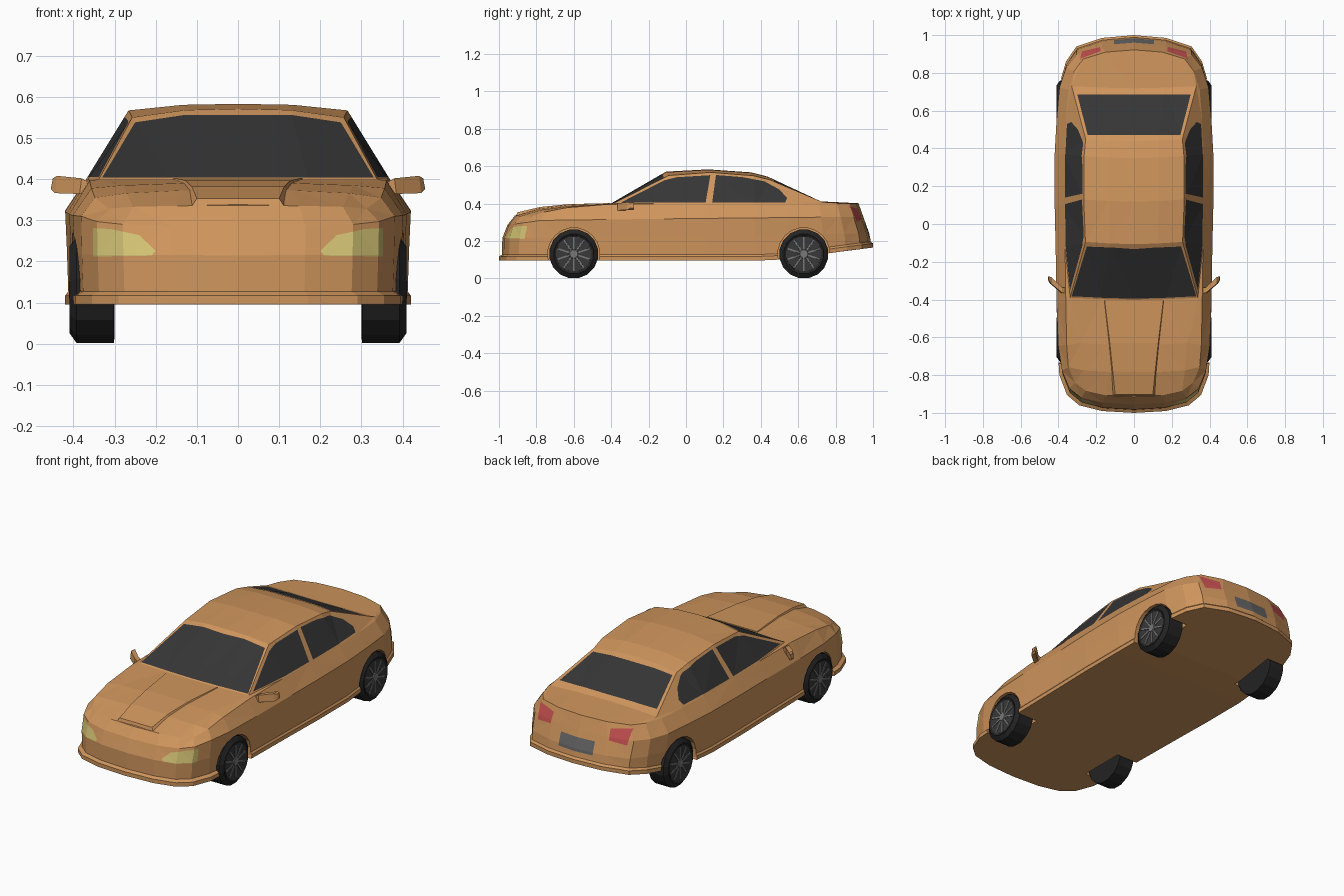
import bpy, bmesh, math
from mathutils import Vector, Matrix

if "Cube" in bpy.data.objects:
    bpy.data.objects.remove(bpy.data.objects["Cube"])

def material(name, r, g, b):
    m = bpy.data.materials.new(name)
    m.diffuse_color = (r, g, b, 1)
    m.use_nodes = True
    m.node_tree.nodes["Principled BSDF"].inputs["Base Color"].default_value = m.diffuse_color
    return m

PAINT = material("orange paint", .62, .30, .108)
GLASS = material("dark glass", .036, .036, .036)
YELLOW = material("headlight yellow", .64, .53, .17)
RED = material("tail light red", .56, .08, .08)
GREY = material("plate grey", .13, .13, .13)
TYRE = material("tyre black", .017, .017, .017)
RIM = material("rim dark grey", .04, .04, .04)
HUB = material("hub grey", .19, .19, .19)

def finish(name, bm, mats):
    bmesh.ops.recalc_face_normals(bm, faces=bm.faces)
    me = bpy.data.meshes.new(name)
    bm.to_mesh(me)
    bm.free()
    for m in mats:
        me.materials.append(m)
    ob = bpy.data.objects.new(name, me)
    bpy.context.collection.objects.link(ob)
    return ob

def interp(table, y):
    for (a, p), (b, q) in zip(table, table[1:]):
        if y <= b:
            return p + (q - p) * (max(y, a) - a) / (b - a)
    return table[-1][1]

def loft(bm, sections, mat=0):
    rows = [[bm.verts.new(p) for p in s] for s in sections]
    n = len(rows[0])
    faces = [bm.faces.new((a[i], a[(i + 1) % n], b[(i + 1) % n], b[i]))
             for a, b in zip(rows, rows[1:]) for i in range(n)]
    faces += [bm.faces.new(rows[0]), bm.faces.new(rows[-1])]
    for f in faces:
        f.material_index = mat

# Body: plan outline (front centre -> right side -> rear centre)
outline = [(0, -1), (.17, -.99), (.29, -.96), (.355, -.905),
           (.395, -.80), (.405, -.65), (.41, -.42), (.415, -.12),
           (.42, .10), (.42, .37), (.41, .55), (.395, .74),
           (.36, .86), (.305, .94), (.17, .985), (0, 1)]
# Upper rows for the side columns: edge x, y, edge z, centre z
upper = [(.27, -.775, .366, .374), (.28, -.63, .385, .391), (.338, -.39, .40, .40),
         (.257, -.095, .55, .571), (.266, .13, .567, .583), (.264, .36, .549, .567),
         (.256, .45, .527, .544), (.33, .73, .408, .412)]
def zb(y): return interp([(-1, .095), (.5, .095), (.76, .135), (1, .165)], y)
shoulder = [(-1, .336), (-.9, .328), (-.8, .355), (-.65, .378), (-.42, .396),
            (-.12, .40), (.7, .396), (.9, .40), (1, .402)]
crease = [(-1, .285), (-.8, .31), (0, .32), (1, .33)]
# Rings: height, x scale, nose pull-back, tail pull-back, corner scale
rings = [(zb, 1, 0, 0, 1), (lambda y: zb(y) + .022, 1, 0, 0, 1),
         (lambda y: zb(y) + .032, .982, .016, .012, .97),
         (lambda y: interp([(-1, .215), (1, .24)], y), .99, .018, .02, .97),
         (lambda y: interp(crease, y), 1, .045, .052, .965),
         (lambda y: interp(shoulder, y), .88, .085, .078, 1)]

bm = bmesh.new()
R = []
for zf, sx, df, dr, sc in rings:
    ring = []
    for x, y in outline:
        t = max(0, (abs(y) - .6) / .4)
        k = 1 + (sc - 1) * min(1, t * 2) if y < 0 else 1
        ring.append(bm.verts.new((x * sx * k, y + (df if y < 0 else -dr) * t, zf(y))))
    R.append(ring)
for a, b in zip(R, R[1:]):
    for i in range(15):
        bm.faces.new((a[i], a[i + 1], b[i + 1], b[i]))
top, bot = [R[5][:4]], [R[0][:4]]
for i, (x, y, z, zc) in enumerate(upper, 4):
    top.append([bm.verts.new((0, y - .012, zc)),
                bm.verts.new((x * .5, y - .008, z + .85 * (zc - z))),
                bm.verts.new((x, y, z)), R[5][i]])
    o = R[0][i].co
    bot.append([bm.verts.new((o.x * j / 3, o.y, o.z)) for j in range(3)] + [R[0][i]])
top.append(R[5][:11:-1])
bot.append(R[0][:11:-1])
for rows in (top, bot):
    for a, b in zip(rows, rows[1:]):
        for j in range(3):
            bm.faces.new((a[j], a[j + 1], b[j + 1], b[j]))
bmesh.ops.mirror(bm, geom=bm.verts[:] + bm.edges[:] + bm.faces[:],
                 matrix=Matrix.Identity(4), merge_dist=.0005, axis='X')
bmesh.ops.remove_doubles(bm, verts=bm.verts, dist=.0003)
bmesh.ops.recalc_face_normals(bm, faces=bm.faces)
bmesh.ops.triangulate(bm, faces=bm.faces)

# Cut a convex outline into the faces that pass a direction test, and colour it
def cut_panel(poly, u, v, test, mat):
    mid = [sum(p[k] for p in poly) / len(poly) for k in (0, 1)]
    planes = []
    for a, b in zip(poly, poly[1:] + poly[:1]):
        co, no = Vector(), Vector()
        co[u], co[v] = a
        no[u], no[v] = b[1] - a[1], a[0] - b[0]
        no.normalize()
        if no[u] * (mid[0] - a[0]) + no[v] * (mid[1] - a[1]) < 0:
            no.negate()
        planes.append((co, no))
        bm.normal_update()
        fs = [f for f in bm.faces if test(f.normal)]
        geom = fs + list({e for f in fs for e in f.edges}) + list({w for f in fs for w in f.verts})
        bmesh.ops.bisect_plane(bm, geom=geom, dist=1e-5, plane_co=co, plane_no=no)
    bm.normal_update()
    for f in bm.faces:
        c = f.calc_center_median()
        if test(f.normal) and all((c - co).dot(no) > -1e-5 for co, no in planes):
            f.material_index = mat

def both(half):
    return half + [(-x, w) for x, w in reversed(half)]

# Windscreen, rear window, number plate
cut_panel(both([(.33, .404), (.25, .538), (.13, .556)]), 0, 2,
          lambda n: n.y < -.2 and n.z > .3, 1)
cut_panel(both([(.245, .47), (.30, .685)]), 0, 1, lambda n: n.y > .2 and n.z > .3, 1)
cut_panel(both([(.105, .225), (.105, .295)]), 0, 2, lambda n: n.y > .3, 4)
for s in (1, -1):
    # Side windows, headlights, tail lights
    side = lambda n: n.x * s > .5
    cut_panel([(-.35, .405), (-.115, .525), (-.05, .541), (.13, .552), (.105, .405)], 1, 2, side, 1)
    cut_panel([(.14, .405), (.16, .553), (.30, .542), (.42, .519), (.50, .475),
               (.54, .43), (.53, .405)], 1, 2, side, 1)
    cut_panel([(s * x, z) for x, z in [(.20, .226), (.21, .214), (.352, .212),
               (.352, .281), (.31, .279), (.24, .264)]], 0, 2, lambda n: n.y < -.2, 2)
    cut_panel([(s * x, z) for x, z in [(.18, .315), (.275, .302), (.285, .385),
               (.175, .372)]], 0, 2, lambda n: n.y > .2, 3)
body = finish("car_body", bm, [PAINT, GLASS, YELLOW, RED, GREY])

# Wheel arches cut from the body
def ring_x(x, r, y, z, n):
    return [(x, y + r * math.sin(2 * math.pi * (i + .5) / n),
             z + r * math.cos(2 * math.pi * (i + .5) / n)) for i in range(n)]

WHEELS = [(s, y) for s in (1, -1) for y in (-.6, .63)]
bm = bmesh.new()
for s, y in WHEELS:
    loft(bm, [ring_x(s * x, .139, y, .132, 20) for x in (.28, .5)])
cutter = finish("arch_cutter", bm, [PAINT])
cutter.hide_render = True
mod = body.modifiers.new("arches", 'BOOLEAN')
mod.operation, mod.solver, mod.object = 'DIFFERENCE', 'EXACT', cutter
bpy.context.view_layer.objects.active = body
bpy.ops.object.modifier_apply(modifier=mod.name)
bpy.data.objects.remove(cutter)

# Wheels: tyre, rim disc, spokes and hub
for s, y in WHEELS:
    bm = bmesh.new()
    c = .131
    loft(bm, [ring_x(s * x, r, y, c, 16) for x, r in
              [(.30, .118), (.302, .132), (.392, .132), (.409, .108), (.403, .098)]], 0)
    loft(bm, [ring_x(s * x, r, y, c, 16) for x, r in [(.395, .098), (.405, .096)]], 1)
    loft(bm, [ring_x(s * x, r, y, c, 10) for x, r in [(.40, .028), (.411, .022)]], 2)
    for k in range(10):
        a = 2 * math.pi * k / 10
        d, t = Vector((0, math.sin(a), math.cos(a))), Vector((0, math.cos(a), -math.sin(a)))
        o = Vector((0, y, c))
        loft(bm, [[o + d * r + t * w + Vector((s * x, 0, 0)) for x, w in
                   [(.40, -.005), (.408, -.004), (.408, .004), (.40, .005)]] for r in (.02, .09)], 2)
    name = ("front" if y < 0 else "rear") + ("_right" if s > 0 else "_left") + "_wheel"
    finish(name, bm, [TYRE, RIM, HUB])

# Bonnet scoop
bm = bmesh.new()
loft(bm, [[(-x - .022, y - f, z - .034), (-x, y, z), (x, y, z), (x + .022, y - f, z - .034)]
          for x, y, z, f in [(.10, -.902, .353, .012), (.112, -.78, .382, 0),
                             (.128, -.63, .397, 0), (.155, -.405, .403, 0)]])
finish("bonnet_scoop", bm, [PAINT])

# Door mirrors
for s in (1, -1):
    bm = bmesh.new()
    loft(bm, [[(s * x, y, z0), (s * x, y + w, z0), (s * (x - .005), y + w, z1), (s * (x - .005), y, z1)]
              for x, y, w, z0, z1 in [(.36, -.365, .03, .372, .388), (.385, -.365, .03, .364, .402),
                                      (.445, -.315, .035, .366, .408), (.455, -.298, .02, .376, .402)]])
    finish("right_mirror" if s > 0 else "left_mirror", bm, [PAINT])
